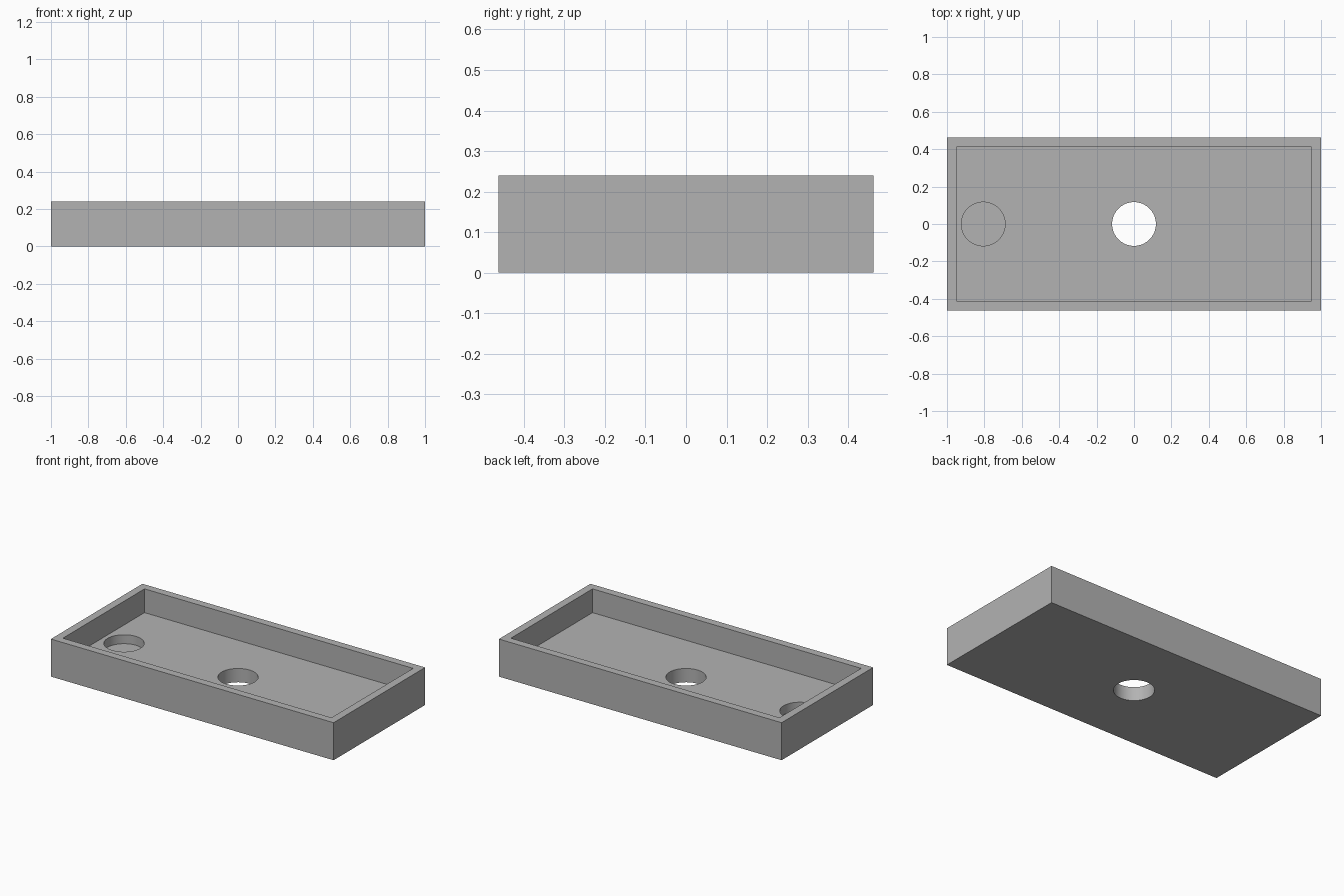
import bpy

default = bpy.data.objects.get("Cube")
if default:
    bpy.data.objects.remove(default, do_unlink=True)

LENGTH, DEPTH, HEIGHT = 2.0, 0.925, 0.24
WALL, FLOOR = 0.05, 0.088
HOLE_RADIUS = 0.117
POCKET_X, POCKET_FLOOR = -0.806, 0.031
OVER = 0.1  # cutters reach past the surface they open


def box(name, x, y, z0, z1):
    bpy.ops.mesh.primitive_cube_add(size=1, location=(0, 0, (z0 + z1) / 2))
    ob = bpy.context.object
    ob.name = name
    ob.scale = (x, y, z1 - z0)
    bpy.ops.object.transform_apply(location=True, rotation=False, scale=True)
    return ob


def cylinder(name, x, z0, z1):
    bpy.ops.mesh.primitive_cylinder_add(
        vertices=64, radius=HOLE_RADIUS, depth=z1 - z0, location=(x, 0, (z0 + z1) / 2))
    ob = bpy.context.object
    ob.name = name
    return ob


def cut(target, cutter):
    mod = target.modifiers.new(cutter.name, "BOOLEAN")
    mod.operation = "DIFFERENCE"
    mod.solver = "EXACT"
    mod.object = cutter
    bpy.context.view_layer.objects.active = target
    bpy.ops.object.modifier_apply(modifier=mod.name)
    bpy.data.objects.remove(cutter, do_unlink=True)


# Solid block that becomes the tray
tray = box("tray", LENGTH, DEPTH, 0, HEIGHT)

# Main recess, through hole in the middle, blind round pocket at one end
cut(tray, box("recess", LENGTH - 2 * WALL, DEPTH - 2 * WALL, FLOOR, HEIGHT + OVER))
cut(tray, cylinder("centre_hole", 0, -OVER, HEIGHT))
cut(tray, cylinder("end_pocket", POCKET_X, POCKET_FLOOR, HEIGHT))

# Plain grey finish
grey = bpy.data.materials.new("grey")
grey.use_nodes = True
colour = (0.45, 0.45, 0.45, 1)
grey.diffuse_color = colour
grey.node_tree.nodes["Principled BSDF"].inputs["Base Color"].default_value = colour
tray.data.materials.clear()
tray.data.materials.append(grey)

# Round hole walls, sharp edges elsewhere
bpy.ops.object.select_all(action="DESELECT")
tray.select_set(True)
bpy.context.view_layer.objects.active = tray
bpy.ops.object.shade_smooth_by_angle()
